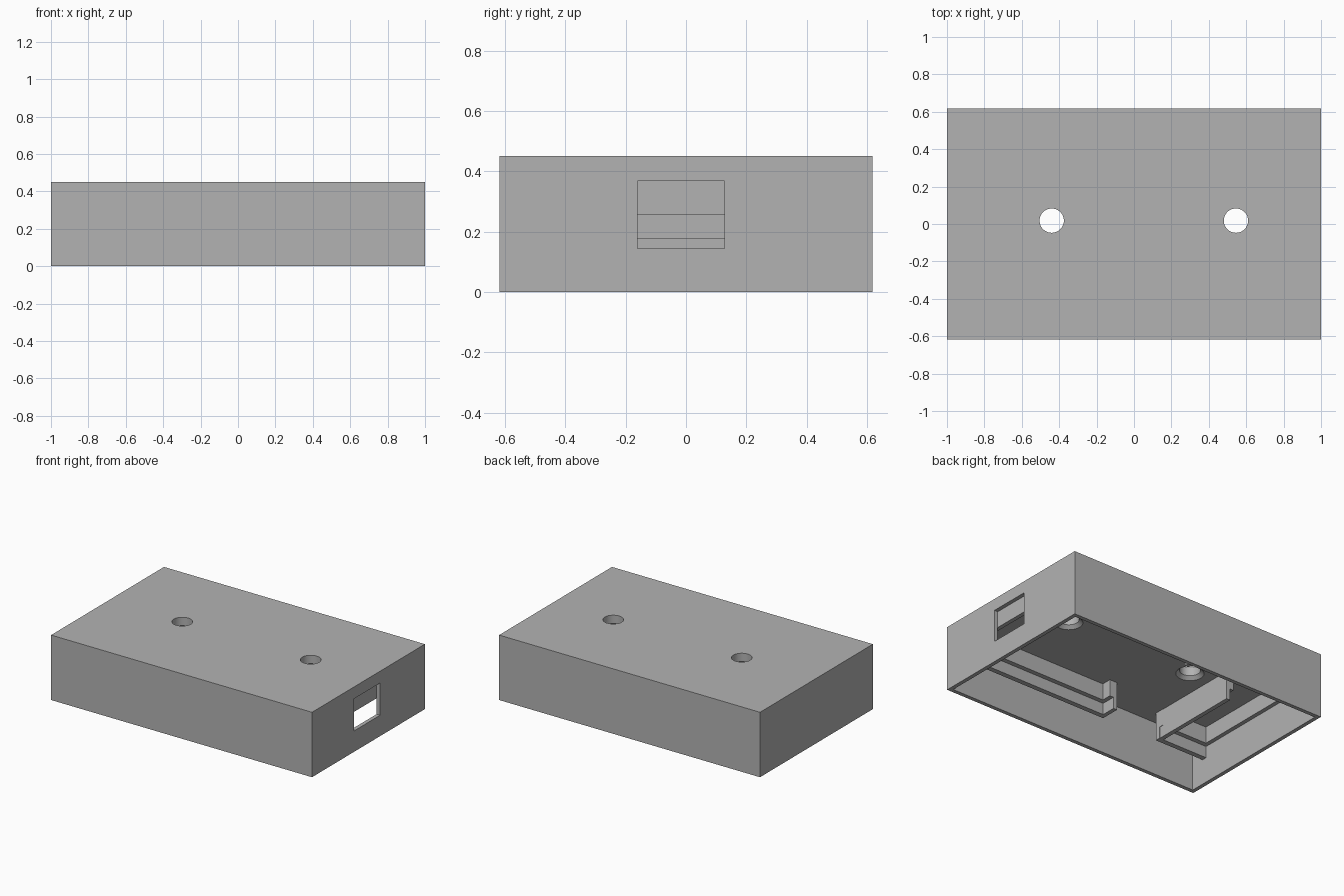
import bpy, bmesh
from mathutils import Matrix, Vector

cube = bpy.data.objects.get("Cube")
if cube:
    bpy.data.objects.remove(cube, do_unlink=True)

grey = bpy.data.materials.new("light_grey_plastic")
grey.use_nodes = True
COLOUR = (0.45, 0.45, 0.45, 1)
grey.diffuse_color = COLOUR
grey.node_tree.nodes["Principled BSDF"].inputs["Base Color"].default_value = COLOUR

X, Y, TOP = 1.0, 0.618, 0.45      # outer half sizes and height
T = 0.027                         # outer wall thickness
CEIL, LEDGE, LIP = 0.37, 0.255, 0.175
XI, YI = X - T, Y - T             # inner faces
MID = -0.016                      # centre line of the board holders


def finish(name, bm):
    mesh = bpy.data.meshes.new(name)
    bm.to_mesh(mesh)
    bm.free()
    mesh.materials.append(grey)
    obj = bpy.data.objects.new(name, mesh)
    bpy.context.collection.objects.link(obj)
    return obj


def box(name, x, y, z):
    bm = bmesh.new()
    lo, hi = Vector((x[0], y[0], z[0])), Vector((x[1], y[1], z[1]))
    m = Matrix.Translation((lo + hi) / 2) @ Matrix.Diagonal((*(hi - lo), 1))
    bmesh.ops.create_cube(bm, size=1, matrix=m)
    return finish(name, bm)


def cone(name, x, y, z, r1, r2):
    bm = bmesh.new()
    m = Matrix.Translation((x, y, (z[0] + z[1]) / 2))
    bmesh.ops.create_cone(bm, cap_ends=True, segments=48, radius1=r1,
                          radius2=r2, depth=z[1] - z[0], matrix=m)
    return finish(name, bm)


def cut(obj, cutters):
    for c in cutters:
        c.hide_render = True
        mod = obj.modifiers.new(c.name, 'BOOLEAN')
        mod.operation, mod.solver, mod.object = 'DIFFERENCE', 'EXACT', c
    deps = bpy.context.evaluated_depsgraph_get()
    mesh = bpy.data.meshes.new_from_object(obj.evaluated_get(deps))
    obj.modifiers.clear()
    obj.data = mesh
    for c in cutters:
        bpy.data.objects.remove(c, do_unlink=True)


def flip(y):
    """Mirror a y range about the holder centre line."""
    return (2 * MID - y[1], 2 * MID - y[0])


# Open-bottomed case with a socket window and two countersunk screw holes
case = box("case_shell", (-X, X), (-Y, Y), (0, TOP))
cutters = [box("cavity_cutter", (-XI, XI), (-YI, YI), (-0.1, CEIL)),
           box("window_cutter", (XI - 0.001, X + 0.1), (-0.16, 0.128), (0.145, CEIL - 0.002))]
for hx in (-0.44, 0.545):
    cutters.append(cone("hole_cutter", hx, 0.018, (0.3, 0.6), 0.065, 0.065))
    cutters.append(cone("countersink_cutter", hx, 0.018, (CEIL - 0.02, CEIL + 0.022),
                        0.11, 0.065))
cut(case, cutters)

# Each holder has a ledge that the board rests on and a deeper lip around it
LEDGE_Z, LIP_Z = (LEDGE, CEIL), (LIP, CEIL)
ledge_y, lip_y = (-0.462, -0.43), (-0.497, -0.462)
for side, f in (("front", lambda y: y), ("back", flip)):
    for name, x in (("large_holder", (-0.166, XI)), ("small_holder", (-XI, -0.595))):
        box(f"{name}_{side}_ledge", x, f(ledge_y), LEDGE_Z)
        box(f"{name}_{side}_lip", x, f(lip_y), LIP_Z)
    # Corner stops at the inner end of the large holder
    stop_y = f((-0.462, -0.362))
    box(f"stop_{side}_ledge", (-0.137, -0.108), stop_y, LEDGE_Z)
    box(f"stop_{side}_lip", (-0.166, -0.137), stop_y, LIP_Z)

# Dividing wall of the small holder, with a gap left for wires
box("divider_lip", (-0.627, -0.597), (-0.497, 0.184), LIP_Z)
box("divider_ledge", (-0.655, -0.627), (-0.462, 0.184), LEDGE_Z)

# Thin ledges along both end walls
end_y = (-0.462, 2 * MID + 0.462)
box("left_end_ledge", (0.945, XI), end_y, LEDGE_Z)
box("right_end_ledge", (-XI, -0.945), end_y, LEDGE_Z)

# Smooth hole walls, sharp edges elsewhere
bpy.ops.object.select_all(action='DESELECT')
case.select_set(True)
bpy.context.view_layer.objects.active = case
bpy.ops.object.shade_smooth_by_angle()
